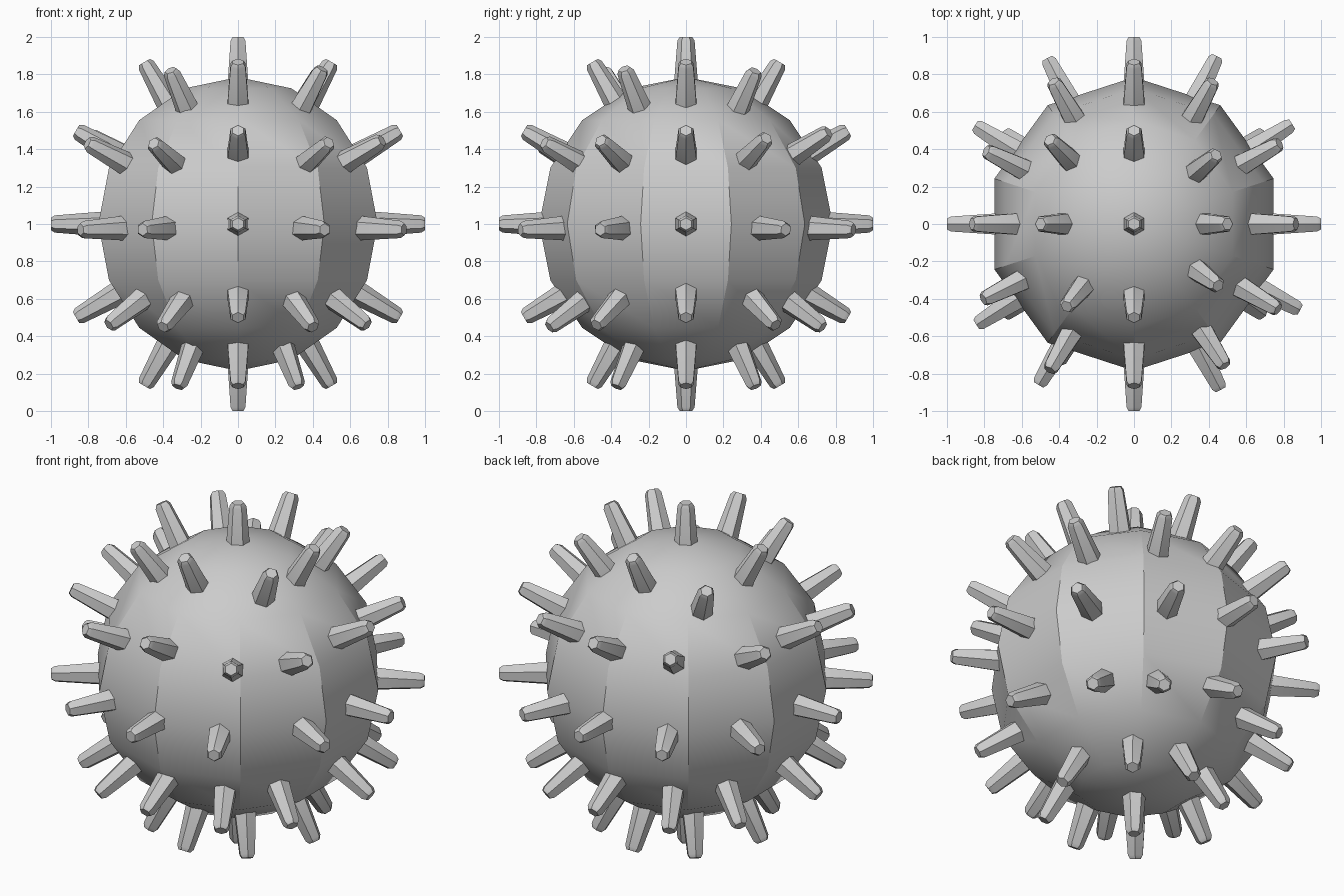
import bpy, bmesh, math
from mathutils import Vector, Matrix

if "Cube" in bpy.data.objects:
    bpy.data.objects.remove(bpy.data.objects["Cube"])

CENTRE = Vector((0, 0, 1))


def finish(name, bm):
    bmesh.ops.recalc_face_normals(bm, faces=bm.faces)
    me = bpy.data.meshes.new(name)
    bm.to_mesh(me)
    bm.free()
    ob = bpy.data.objects.new(name, me)
    bpy.context.collection.objects.link(ob)
    bpy.ops.object.select_all(action='DESELECT')
    ob.select_set(True)
    bpy.context.view_layer.objects.active = ob
    bpy.ops.object.shade_smooth_by_angle(angle=math.radians(30))
    return ob


# Ball: ten segments, eight rings
bm = bmesh.new()
bmesh.ops.create_uvsphere(bm, u_segments=10, v_segments=8, radius=0.785,
                          matrix=Matrix.Translation(CENTRE))
finish("ball", bm)

# Spike directions: the six axes and the vertical great circles at 30 degree steps
dirs = [(1, 0, 0), (-1, 0, 0), (0, 1, 0), (0, -1, 0), (0, 0, 1), (0, 0, -1)]
for s in (-1, 1):
    for t in (-1, 1):
        for a, b in ((0.5, 0.866), (0.866, 0.5)):
            dirs += [(s * a, 0, t * b), (0, s * a, t * b)]
        # Lower octant spikes
        dirs += [(s * 0.4, t * 0.73, -0.55), (s * 0.69, t * 0.48, -0.54),
                 (s * 0.32, t * 0.37, -0.87)]

# Equator spikes, slightly low and uneven
dirs += [(x, y, -0.03) for x, y in (
    (-0.83, -0.53), (0.89, -0.46), (-0.51, -0.86), (0.46, -0.88),
    (-0.46, 0.88), (0.44, 0.89), (0.84, 0.53), (-0.84, 0.52))]

# Upper octant spikes, uneven
dirs += [(0.45, -0.33, 0.83), (0.76, -0.45, 0.44), (0.48, -0.75, 0.43),
         (-0.36, -0.44, 0.82), (-0.8, -0.4, 0.43), (-0.45, -0.78, 0.43),
         (0.44, 0.37, 0.82), (0.78, 0.43, 0.46), (0.42, 0.76, 0.49),
         (-0.45, 0.45, 0.77), (-0.79, 0.39, 0.47), (-0.43, 0.76, 0.48)]

# Six-sided tapered spikes with a chamfered tip: (distance, radius)
profile = [(0.64, 0.073), (0.98, 0.046), (1.0, 0.033)]
bm = bmesh.new()
for d in dirs:
    d = Vector(d).normalized()
    rot = d.to_track_quat('Z', 'Y').to_matrix()
    rings = []
    for h, r in profile:
        rings.append([bm.verts.new(CENTRE + rot @ Vector((
            r * math.sin(k * math.pi / 3), r * math.cos(k * math.pi / 3), h)))
            for k in range(6)])
    for lo, hi in zip(rings, rings[1:]):
        for k in range(6):
            n = (k + 1) % 6
            bm.faces.new((lo[k], lo[n], hi[n], hi[k]))
    bm.faces.new(rings[0])
    bm.faces.new(rings[-1])
finish("spikes", bm)
